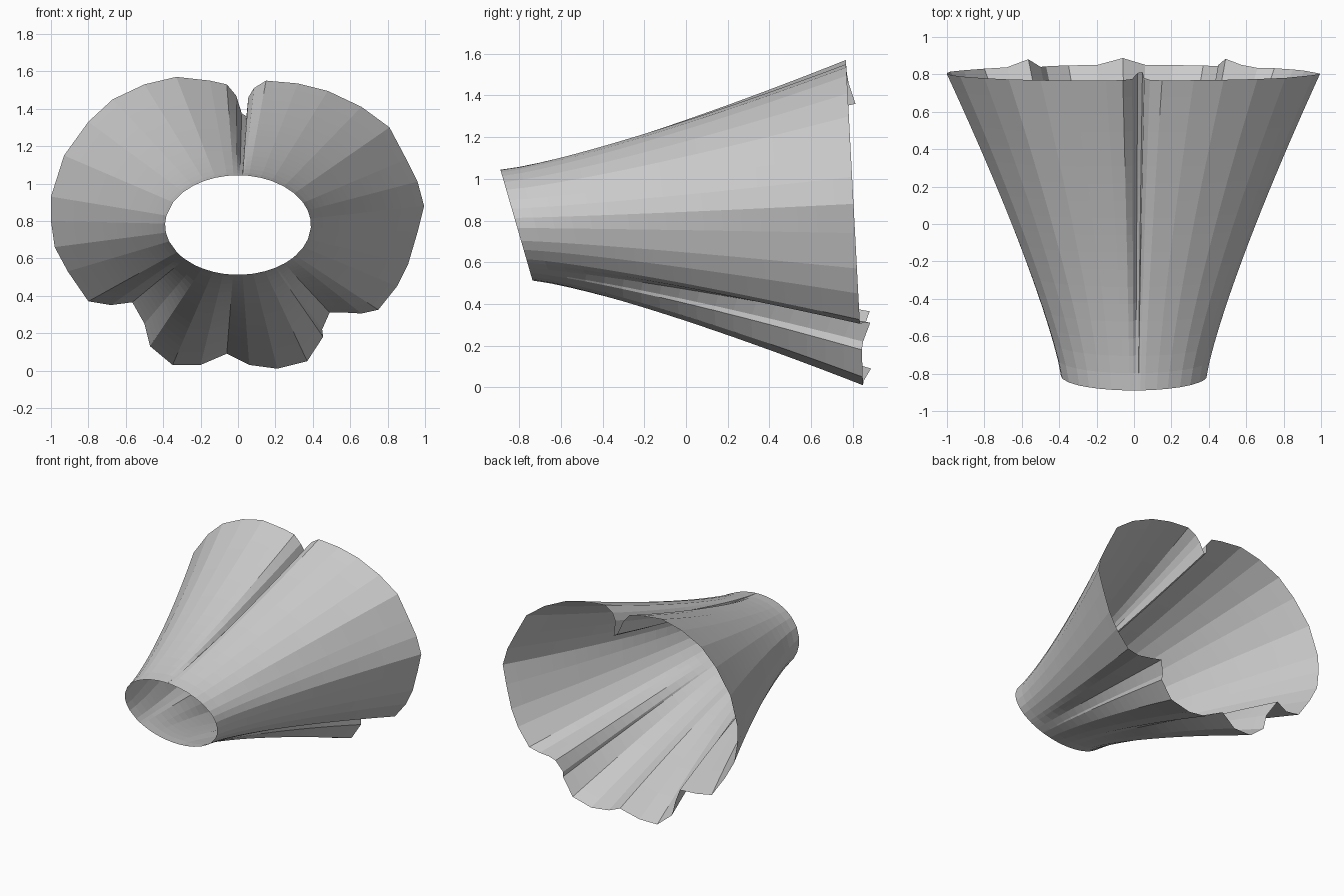
import bpy, bmesh
from math import atan2, cos, sin, exp, hypot

if "Cube" in bpy.data.objects:
    bpy.data.objects.remove(bpy.data.objects["Cube"])

# hem outline seen from the front (x, z), clockwise from the top pleat
HEM = [(.045, 1.36), (.055, 1.46), (.085, 1.51), (.15, 1.55), (.32, 1.535), (.48, 1.495),
       (.66, 1.41), (.81, 1.30), (.90, 1.13), (.96, 1.01), (.995, .88), (.96, .74),
       (.91, .57), (.85, .45), (.75, .325), (.66, .305), (.57, .31), (.49, .31),
       (.45, .22), (.455, .18), (.37, .05), (.21, .01), (.06, .03), (-.06, .09),
       (-.20, .03), (-.35, .03), (-.47, .13), (-.50, .25), (-.565, .365), (-.68, .35),
       (-.80, .37), (-.91, .53), (-.98, .66), (-1, .80), (-1, .93), (-.93, 1.15),
       (-.80, 1.33), (-.67, 1.45), (-.50, 1.53), (-.33, 1.57), (-.15, 1.55), (-.06, 1.53),
       (-.01, 1.47), (.02, 1.375)]
# inward folds, where the hem dips further back: (x, z, amount)
FOLDS = [(.045, 1.36, .035), (.49, .31, .05), (-.06, .09, .042), (-.565, .365, .05)]
ROWS = 18
CZ = 0.778


def hem_y(x, z):
    return .85 - .053 * z + sum(d * exp(-(hypot(x - fx, z - fz) / .08) ** 2)
                                for fx, fz, d in FOLDS)


def waist_point(x, z):
    a = atan2((z - CZ) / .78, x)
    wx, wz = .39 * cos(a), CZ + .266 * sin(a)
    return wx, -.89 + (1.044 - wz) * .29, wz


# pleated flaring skirt, lofted from the oval waist to the wavy hem
bm = bmesh.new()
columns = []
for hx, hz in HEM:
    hy = hem_y(hx, hz)
    wx, wy, wz = waist_point(hx, hz)
    column = []
    for i in range(ROWS + 1):
        t = i / ROWS
        f = t ** 1.22
        column.append(bm.verts.new((wx + (hx - wx) * f, wy + (hy - wy) * t, wz + (hz - wz) * f)))
    columns.append(column)
for k, a in enumerate(columns):
    b = columns[(k + 1) % len(columns)]
    for i in range(ROWS):
        bm.faces.new((a[i], a[i + 1], b[i + 1], b[i]))
bmesh.ops.recalc_face_normals(bm, faces=bm.faces)
# open tube: make sure the outside is the front of the faces
bm.faces.ensure_lookup_table()
out = sum(f.normal.x * f.calc_center_median().x + f.normal.z * (f.calc_center_median().z - CZ)
          for f in bm.faces)
if out < 0:
    bmesh.ops.reverse_faces(bm, faces=bm.faces)
mesh = bpy.data.meshes.new("skirt")
bm.to_mesh(mesh)
bm.free()
skirt = bpy.data.objects.new("skirt", mesh)
bpy.context.collection.objects.link(skirt)

# low-poly strips keep their flat faces
for p in mesh.polygons:
    p.use_smooth = False
mesh.update()
